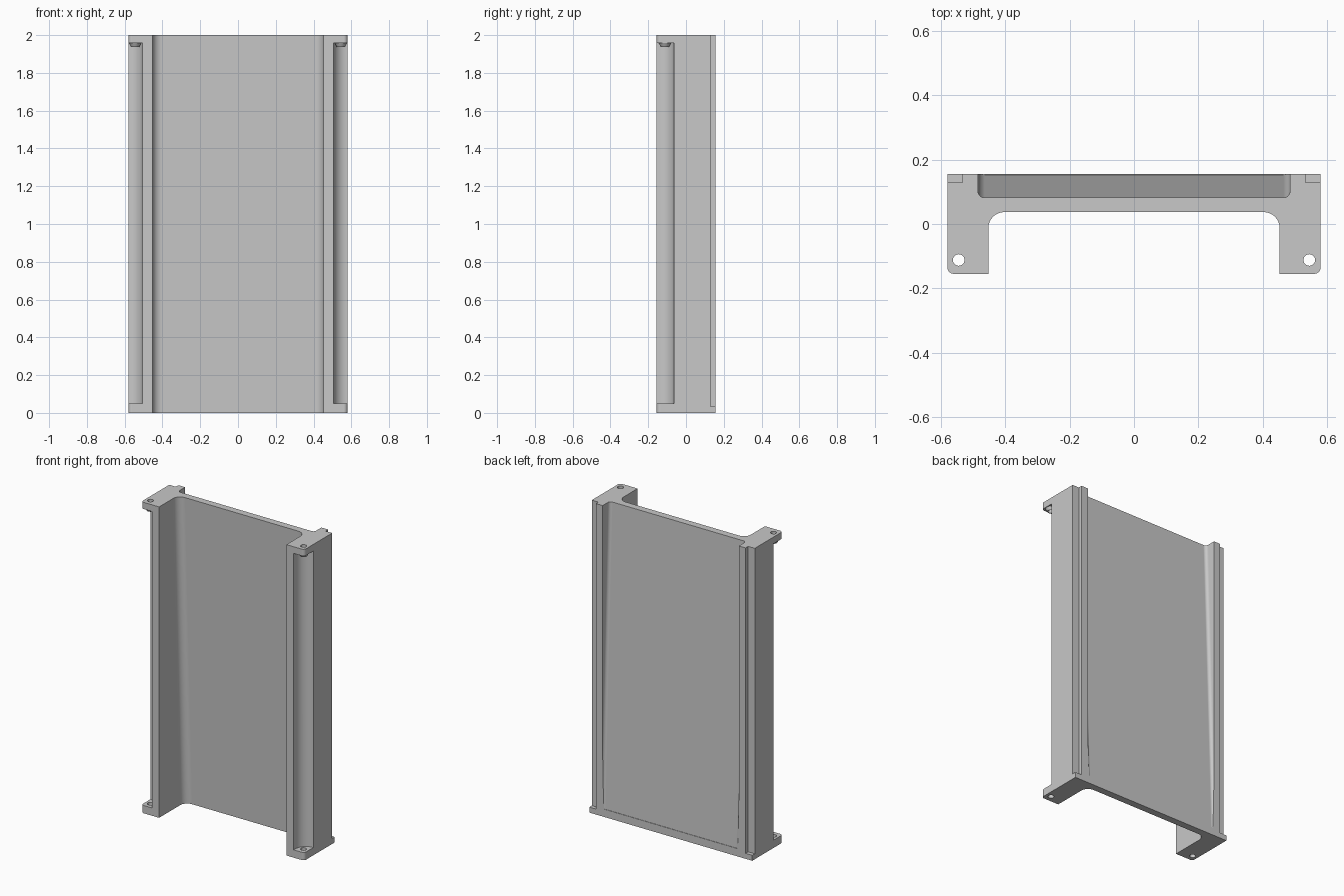
import bpy, bmesh
from math import cos, sin, pi, radians

cube = bpy.data.objects.get("Cube")
if cube:
    bpy.data.objects.remove(cube, do_unlink=True)

HEIGHT = 2.0
W, D = 0.58, 0.155          # half width, half depth
SLOPE = 0.036               # lean of the web per unit of height

grey = bpy.data.materials.new("plain_grey")
grey.use_nodes = True
colour = (0.58, 0.58, 0.58, 1)
grey.diffuse_color = colour
grey.node_tree.nodes["Principled BSDF"].inputs["Base Color"].default_value = colour


def arc(cx, cy, r, start, end, n=10):
    """Points on an arc, angles in degrees."""
    angles = [radians(start + (end - start) * i / n) for i in range(n + 1)]
    return [(cx + r * cos(a), cy + r * sin(a)) for a in angles]


def mirrored(half):
    """Close a right-hand half outline with its mirror image."""
    return half + [(-x, y) for x, y in reversed(half)]


def loft(name, lower, upper, z0, z1):
    """Solid between two matching plan outlines."""
    bm = bmesh.new()
    a = [bm.verts.new((x, y, z0)) for x, y in lower]
    b = [bm.verts.new((x, y, z1)) for x, y in upper]
    bm.faces.new(a)
    bm.faces.new(b)
    for i in range(len(a)):
        j = (i + 1) % len(a)
        bm.faces.new((a[i], a[j], b[j], b[i]))
    bmesh.ops.recalc_face_normals(bm, faces=bm.faces)
    mesh = bpy.data.meshes.new(name)
    bm.to_mesh(mesh)
    bm.free()
    obj = bpy.data.objects.new(name, mesh)
    obj.data.materials.append(grey)
    bpy.context.collection.objects.link(obj)
    return obj


def boolean(target, tool, operation="DIFFERENCE"):
    """Apply a boolean and discard the tool."""
    mod = target.modifiers.new("cut", "BOOLEAN")
    mod.operation, mod.solver, mod.object = operation, "EXACT", tool
    bpy.ops.object.select_all(action="DESELECT")
    bpy.context.view_layer.objects.active = target
    target.select_set(True)
    bpy.ops.object.modifier_apply(modifier=mod.name)
    bpy.data.objects.remove(tool, do_unlink=True)


# Channel-shaped body: two upright legs joined by a web leaning back at the bottom
def body_outline(z):
    front = 0.037 + SLOPE * (HEIGHT - z)
    return mirrored([(W, D)] + arc(W - 0.02, -D + 0.02, 0.02, 0, -90)
                    + [(0.453, -D)] + arc(0.403, front - 0.05, 0.05, 0, 90))


body = loft("channel_body", body_outline(0), body_outline(HEIGHT), 0, HEIGHT)


# Back recess whose floor runs parallel to the front of the web
def recess(z):
    floor = 0.082 + SLOPE * (HEIGHT - z)
    return mirrored([(0.485, 0.25)] + arc(0.465, floor + 0.02, 0.02, 0, -90, 6))


boolean(body, loft("recess_cutter", recess(0.05), recess(2.1), 0.05, 2.1))

for s in (1, -1):
    # Open corner notch along the back edge, stopped by a bottom lip
    notch = [(s * x, y) for x, y in [(0.7, 0.3), (0.533, 0.3), (0.533, 0.129), (0.7, 0.129)]]
    boolean(body, loft("notch_cutter", notch, notch, 0.035, 2.1))

    # Concave screwdriver channel down the front outer corner
    channel = [(s * x, y) for x, y in
               [(0.7, -0.3), (0.505, -0.3)] + arc(W, -0.138, 0.075, 180, 90, 14) + [(0.7, -0.063)]]
    boolean(body, loft("channel_cutter", channel, channel, 0.05, 1.957))

    # Tapered seat below the top flange
    boolean(body, loft("screw_seat", arc(s * 0.545, -0.112, 0.022, 0, 345, 23),
                       arc(s * 0.545, -0.112, 0.034, 0, 345, 23), 1.938, 1.96), "UNION")

    # Screw hole through both end flanges
    hole = arc(s * 0.545, -0.112, 0.018, 0, 345, 23)
    boolean(body, loft("hole_cutter", hole, hole, -0.1, 2.1))

# Smooth the fillets while keeping the large faces flat
bpy.ops.object.select_all(action="DESELECT")
bpy.context.view_layer.objects.active = body
body.select_set(True)
bpy.ops.object.shade_smooth_by_angle(angle=radians(30))
body.modifiers.new("flat_faces", "WEIGHTED_NORMAL").keep_sharp = True
